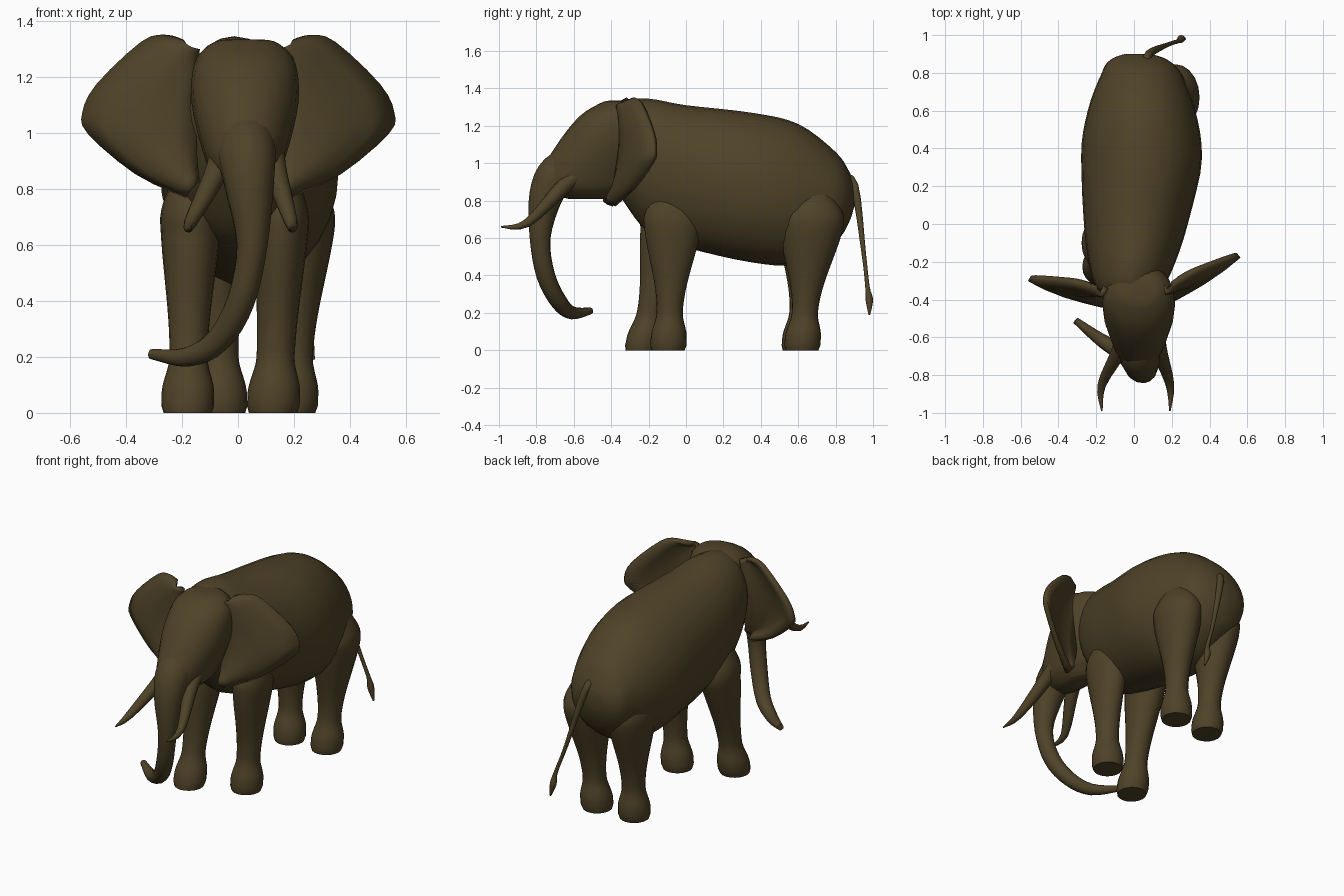
import bpy, bmesh, math
from mathutils import Vector

cube = bpy.data.objects.get("Cube")
if cube:
    bpy.data.objects.remove(cube)

hide = bpy.data.materials.new("dark_olive_hide")
hide.use_nodes = True
hide.diffuse_color = (0.078, 0.055, 0.021, 1)
bsdf = hide.node_tree.nodes["Principled BSDF"]
bsdf.inputs["Base Color"].default_value = hide.diffuse_color
bsdf.inputs["Roughness"].default_value = 0.9


def finish(name, bm):
    """Turn a bmesh into a smooth shaded object."""
    bmesh.ops.recalc_face_normals(bm, faces=bm.faces)
    mesh = bpy.data.meshes.new(name)
    bm.to_mesh(mesh)
    bm.free()
    mesh.materials.append(hide)
    ob = bpy.data.objects.new(name, mesh)
    bpy.context.collection.objects.link(ob)
    bpy.ops.object.select_all(action='DESELECT')
    ob.select_set(True)
    bpy.context.view_layer.objects.active = ob
    bpy.ops.object.shade_smooth_by_angle(angle=math.radians(50))
    return ob


def refine(rows, steps=4):
    """Smooth interpolation through rows of numbers."""
    result = []
    last = len(rows) - 1
    for i in range(last):
        before, start = rows[max(i - 1, 0)], rows[i]
        end, after = rows[i + 1], rows[min(i + 2, last)]
        for step in range(steps):
            t = step / steps
            row = []
            for a, b, c, d in zip(before, start, end, after):
                cubic = 1.5 * (b - c) + (d - a) / 2
                square = a - 2.5 * b + 2 * c - d / 2
                row.append(b + t * ((c - a) / 2 + t * (square + t * cubic)))
            result.append(row)
    return result + [rows[last]]


def circle(sides=20):
    angles = [math.tau * k / sides for k in range(sides)]
    return [(math.cos(a), math.sin(a)) for a in angles]


def skin(name, rings):
    """Join a list of rings into a closed surface."""
    bm = bmesh.new()
    loops = [[bm.verts.new(point) for point in ring] for ring in rings]
    for low, high in zip(loops, loops[1:]):
        for k in range(len(low)):
            bm.faces.new((low[k - 1], low[k], high[k], high[k - 1]))
    bm.faces.new(loops[0])
    bm.faces.new(loops[-1])
    return finish(name, bm)


def tube(name, rows):
    """Round tapered tube along a path of x, y, z, radius."""
    rows = refine(rows)
    points = [Vector(row[:3]) for row in rows]
    rings = []
    for i, (point, row) in enumerate(zip(points, rows)):
        ahead = points[min(i + 1, len(points) - 1)]
        along = (ahead - points[max(i - 1, 0)]).normalized()
        u = along.cross(Vector((1, 0.6, 0))).normalized()
        v = along.cross(u)
        rings.append([point + row[3] * (u * c + v * s) for c, s in circle(14)])
    skin(name, rings)


def blend(low, high, value):
    """Smooth step from 0 at low to 1 at high."""
    t = min(max((value - low) / (high - low), 0), 1)
    return t * t * (3 - 2 * t)


# Body: y, half width, bottom, top; the barrel swings gently to the left
body_rows = [(-0.42, 0.1, 0.95, 1.26), (-0.33, 0.18, 0.79, 1.33),
             (-0.2, 0.23, 0.63, 1.345), (0, 0.275, 0.55, 1.31),
             (0.35, 0.32, 0.47, 1.27), (0.6, 0.285, 0.46, 1.21),
             (0.8, 0.21, 0.58, 1.06), (0.87, 0.15, 0.68, 0.96),
             (0.9, 0.07, 0.77, 0.89)]
rings = []
for y, width, bottom, top in refine(body_rows):
    sway = min(0.01 + y / 10, 0.04, 0.2 - y / 5)
    middle, half = (top + bottom) / 2, (top - bottom) / 2
    rings.append([(sway + width * c, y, middle + half * s) for c, s in circle(28)])
skin("body", rings)

# Head: z, centre y, half width, half depth
head_rows = [(1.335, -0.36, 0.06, 0.05), (1.32, -0.36, 0.12, 0.1),
             (1.25, -0.39, 0.18, 0.18), (1.1, -0.44, 0.19, 0.25),
             (0.9, -0.53, 0.14, 0.27), (0.84, -0.53, 0.1, 0.2),
             (0.81, -0.5, 0.06, 0.13)]
skin("head", [[(0.025 + width * c, y + depth * s, z) for c, s in circle()]
              for z, y, width, depth in refine(head_rows)])

# Trunk growing out of the face and curling to the right side
tube("trunk", [(0.03, -0.54, 1.06, 0.07), (0.03, -0.68, 0.95, 0.105),
               (0.04, -0.75, 0.82, 0.09), (0.05, -0.78, 0.6, 0.056),
               (0.01, -0.75, 0.4, 0.05), (-0.07, -0.68, 0.26, 0.045),
               (-0.18, -0.61, 0.2, 0.035), (-0.31, -0.51, 0.21, 0.018)])

# Tusks: root and tip differ in x, the curve is shared
for name, root, tip in (("right_tusk", -0.07, -0.17), ("left_tusk", 0.13, 0.19)):
    tube(name, [(root, -0.52, 0.98, 0.04), (root, -0.65, 0.88, 0.042),
                (tip, -0.85, 0.68, 0.023), (tip, -0.99, 0.66, 0.004)])

# Ears: cupped sheets between a hinge line and a broad outline of x, z
outline = refine([(0.2, 1.32), (0.26, 1.34), (0.34, 1.32), (0.5, 1.17),
                  (0.55, 1.07), (0.53, 1), (0.36, 0.86), (0.18, 0.78)], 3)
for name, side, base, sweep in (("right_ear", -1, -0.35, 0.18),
                                ("left_ear", 1, -0.33, 0.47)):
    bm = bmesh.new()
    columns = []
    for i, rim in enumerate(outline):
        hinge = Vector((0.15, 1.3 - 0.5 * i / len(outline)))
        column = []
        for k in range(6):
            x, z = hinge.lerp(Vector(rim), k / 5)
            cup = 0.045 * math.sin(math.pi * k / 5)
            y = base + sweep * (x - 0.2) + (z - 1.07) / 9 - cup
            column.append(bm.verts.new((side * x, y, z)))
        columns.append(column)
    for a, b in zip(columns, columns[1:]):
        for k in range(5):
            bm.faces.new((a[k], a[k + 1], b[k + 1], b[k]))
    sheet = finish(name, bm).modifiers.new("thickness", 'SOLIDIFY')
    sheet.thickness = 0.03
    sheet.offset = 0


def leg(name, foot, hip, hip_width, hip_depth):
    """Column with a flared foot below and a broad thigh fading into the body."""
    rings = []
    for step in range(41):
        z = step / 40
        x, y = Vector(foot).lerp(Vector(hip), min(z / 0.65, 1))
        flare = 0.026 * (1 - blend(0.07, 0.2, z)) - 0.008 * (step == 0)
        swell = blend(0.2, 0.75, z)
        fade = 1 - 0.9 * blend(0.68, 1, z)
        width = fade * (0.068 + flare + (hip_width - 0.068) * swell)
        depth = fade * (0.07 + flare + (hip_depth - 0.07) * swell)
        rings.append([(x + width * c, y + depth * s, z) for c, s in circle()])
    skin(name, rings)


leg("left_front_leg", (0.125, -0.095), (0.155, -0.07), 0.1, 0.16)
leg("right_front_leg", (-0.18, -0.235), (-0.17, -0.1), 0.11, 0.15)
leg("left_back_leg", (0.19, 0.62), (0.22, 0.67), 0.13, 0.18)
leg("right_back_leg", (-0.06, 0.605), (-0.08, 0.66), 0.13, 0.18)

# Tail with a small tuft
tube("tail", [(0.06, 0.82, 0.93, 0.02), (0.08, 0.9, 0.88, 0.022),
              (0.18, 0.95, 0.52, 0.012), (0.24, 0.97, 0.34, 0.012),
              (0.25, 0.98, 0.27, 0.02), (0.27, 0.98, 0.19, 0.005)])
